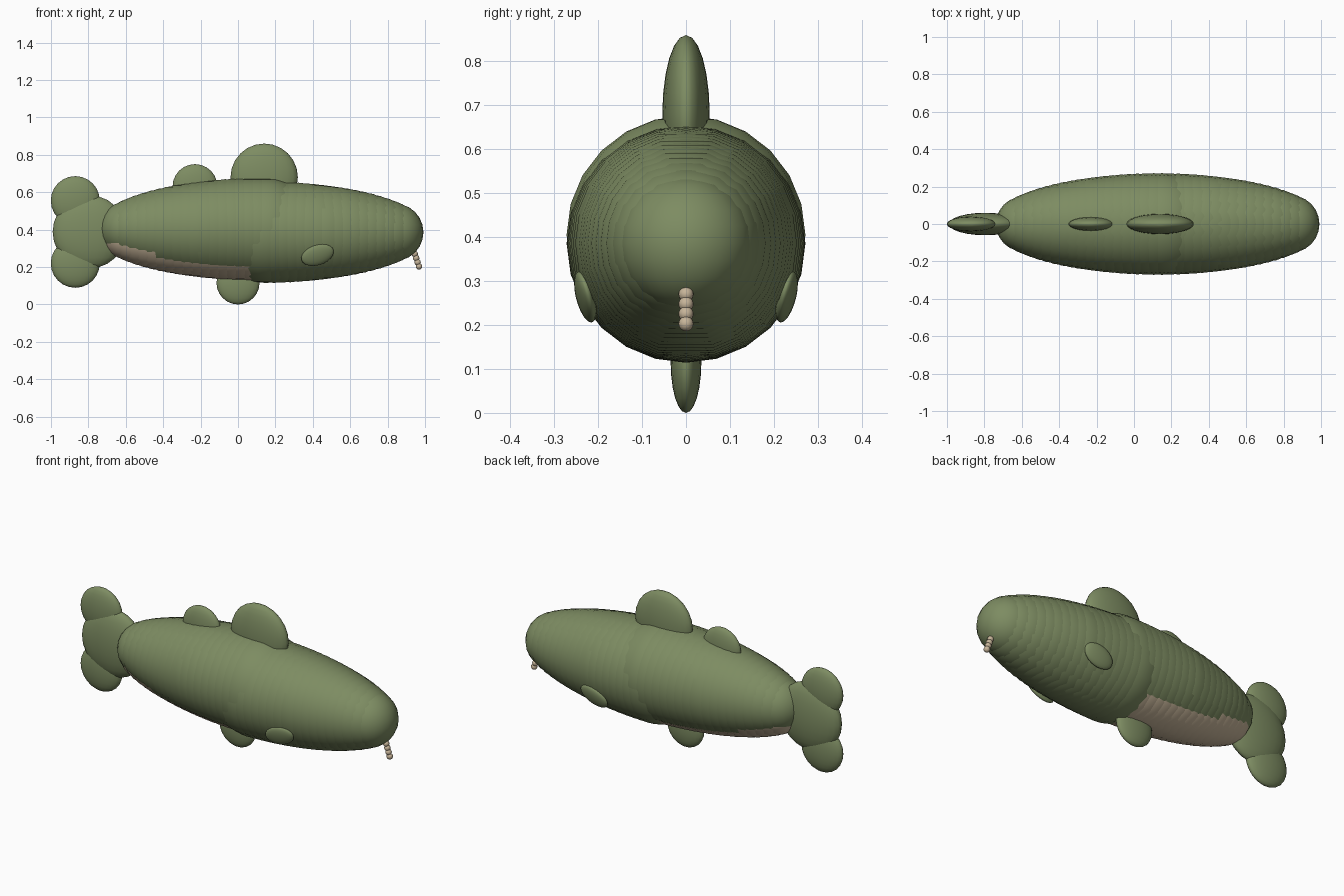
import bpy
import bmesh
from math import sqrt, radians
from mathutils import Matrix, Vector, Euler

old = bpy.data.objects.get("Cube")
if old:
    bpy.data.objects.remove(old, do_unlink=True)


def material(name, rgb):
    m = bpy.data.materials.new(name)
    m.use_nodes = True
    m.diffuse_color = (*rgb, 1)
    m.node_tree.nodes["Principled BSDF"].inputs["Base Color"].default_value = (*rgb, 1)
    return m


olive = material("olive green", (0.205, 0.262, 0.122))
tan = material("pale tan", (0.57, 0.46, 0.32))


def ellipsoids(name, mat, items, segments=24, rings=12):
    """One smooth object from a list of (centre, half sizes, rotation in degrees)."""
    bm = bmesh.new()
    for centre, size, rot in items:
        turn = Euler([radians(a) for a in rot]).to_matrix().to_4x4()
        matrix = Matrix.Translation(centre) @ turn @ Matrix.Diagonal((*size, 1))
        bmesh.ops.create_uvsphere(bm, u_segments=segments, v_segments=rings,
                                  radius=1, matrix=matrix)
    for face in bm.faces:
        face.smooth = True
    mesh = bpy.data.meshes.new(name)
    bm.to_mesh(mesh)
    bm.free()
    mesh.materials.append(mat)
    obj = bpy.data.objects.new(name, mesh)
    bpy.context.collection.objects.link(obj)
    return obj


# Body: rows of overlapping balls filling a long ellipse
MID, LENGTH, GIRTH = 0.13, 0.9, 0.272


def ball_radius(x):
    return GIRTH * sqrt(1 - (x - MID) ** 2 / (LENGTH ** 2 - GIRTH ** 2))


def ball_row(start, end, count, height, scale=1.0):
    row = []
    for i in range(count):
        x = start + (end - start) * i / (count - 1)
        r = ball_radius(x) * scale
        row.append(((x, 0, height), (r, r, r), (0, 0, 0)))
    return row


ellipsoids("front_body", olive, ball_row(0.15, 0.838, 17, 0.386))
ellipsoids("rear_body", olive, ball_row(-0.592, 0.15, 18, 0.405))
ellipsoids("belly", tan, ball_row(-0.59, 0.11, 17, 0.375, 0.915))


# Upright fins: thin discs on the centre line
def fin(name, x, z, radius, thickness):
    ellipsoids(name, olive, [((x, 0, z), (radius, thickness, radius), (0, 0, 0))])


fin("main_dorsal_fin", 0.14, 0.68, 0.18, 0.054)
fin("small_dorsal_fin", -0.23, 0.63, 0.12, 0.037)
fin("ventral_fin", 0, 0.115, 0.115, 0.035)
fin("tail_base", -0.795, 0.388, 0.196, 0.06)
fin("upper_tail_lobe", -0.87, 0.555, 0.131, 0.04)
fin("lower_tail_lobe", -0.87, 0.22, 0.131, 0.04)

# Side fins, leaning in at the bottom and pitched up at the front
for side, name in ((1, "back_side_fin"), (-1, "front_side_fin")):
    ellipsoids(name, olive, [((0.425, side * 0.229, 0.264), (0.09, 0.02, 0.056),
                              (-side * 18, -18, 0))])

# Chin barbel: a short chain of beads
top, tip = Vector((0.945, 0, 0.27)), Vector((0.968, 0, 0.203))
ellipsoids("chin_barbel", tan,
           [(top.lerp(tip, i / 3), (0.017,) * 3, (0, 0, 0)) for i in range(4)], 16, 10)
